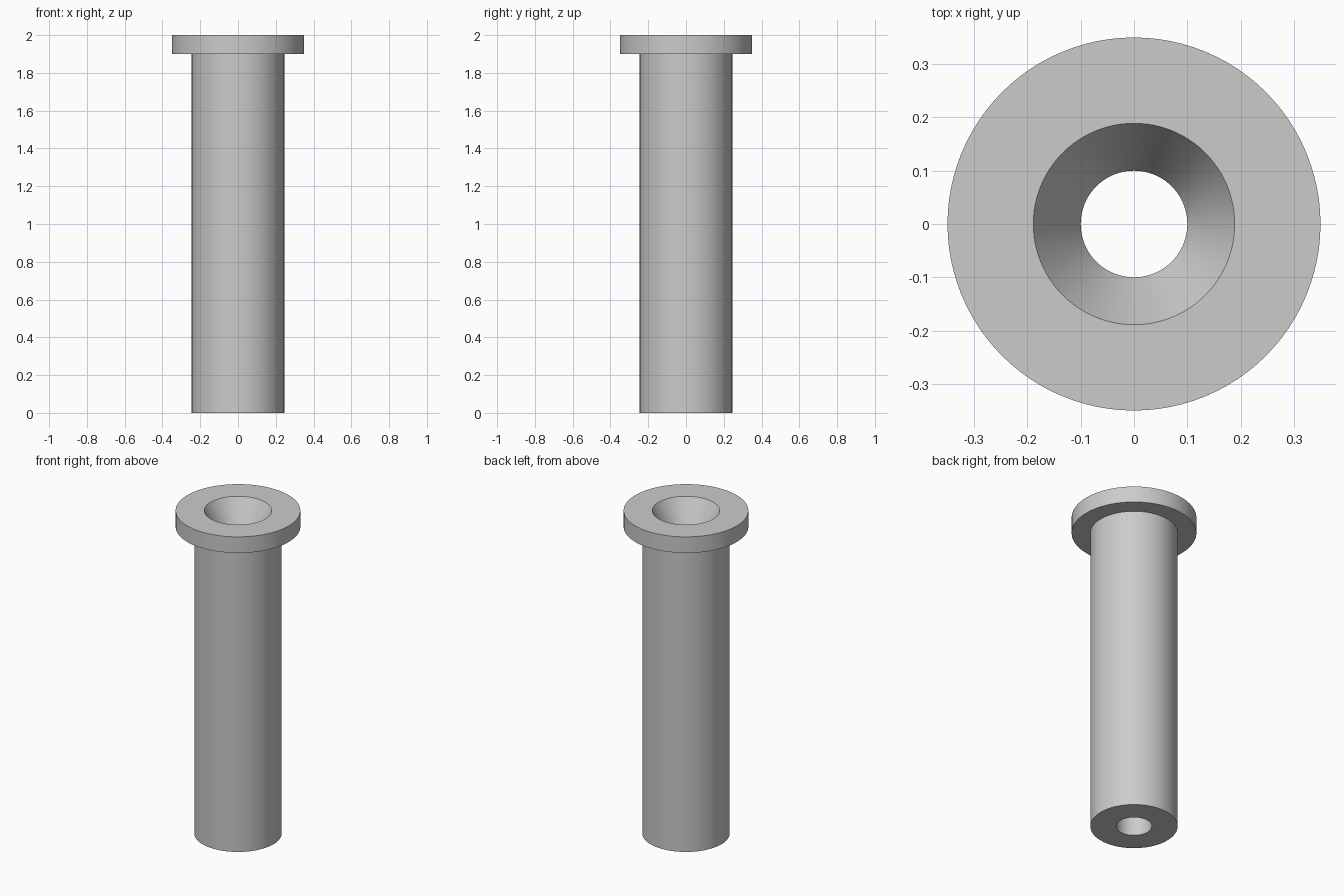
import bpy
import bmesh
import math
from mathutils import Vector

cube = bpy.data.objects.get("Cube")
if cube:
    bpy.data.objects.remove(cube, do_unlink=True)

# Plain grey material
grey = bpy.data.materials.new("light_grey")
grey.use_nodes = True
colour = (0.6, 0.6, 0.6, 1.0)
grey.diffuse_color = colour
grey.node_tree.nodes["Principled BSDF"].inputs["Base Color"].default_value = colour

SEGMENTS = 96
HEIGHT = 2.0
FLANGE_RADIUS, FLANGE_THICKNESS = 0.35, 0.1
BODY_RADIUS = 0.245
BORE_RADIUS = 0.1
SINK_RADIUS, SINK_DEPTH = 0.189, 0.155


def lathe(name, profile, material):
    """Spin a closed (radius, height) profile around the z axis."""
    bm = bmesh.new()
    verts = [bm.verts.new((r, 0, z)) for r, z in profile]
    edges = [bm.edges.new((v, verts[i - 1])) for i, v in enumerate(verts)]
    bmesh.ops.spin(bm, geom=verts + edges, cent=Vector(), axis=Vector((0, 0, 1)),
                   angle=math.tau, steps=SEGMENTS, use_merge=True)
    bmesh.ops.remove_doubles(bm, verts=bm.verts[:], dist=1e-5)
    bmesh.ops.recalc_face_normals(bm, faces=bm.faces[:])
    mesh = bpy.data.meshes.new(name)
    bm.to_mesh(mesh)
    bm.free()
    mesh.materials.append(material)
    obj = bpy.data.objects.new(name, mesh)
    bpy.context.collection.objects.link(obj)
    return obj


# Flanged sleeve with a through bore and a countersunk mouth
sleeve = lathe("flanged_sleeve", [
    (BORE_RADIUS, 0),
    (BODY_RADIUS, 0),
    (BODY_RADIUS, HEIGHT - FLANGE_THICKNESS),
    (FLANGE_RADIUS, HEIGHT - FLANGE_THICKNESS),
    (FLANGE_RADIUS, HEIGHT),
    (SINK_RADIUS, HEIGHT),
    (BORE_RADIUS, HEIGHT - SINK_DEPTH),
], grey)

bpy.ops.object.select_all(action='DESELECT')
sleeve.select_set(True)
bpy.context.view_layer.objects.active = sleeve
bpy.ops.object.shade_smooth_by_angle(angle=math.radians(25))
